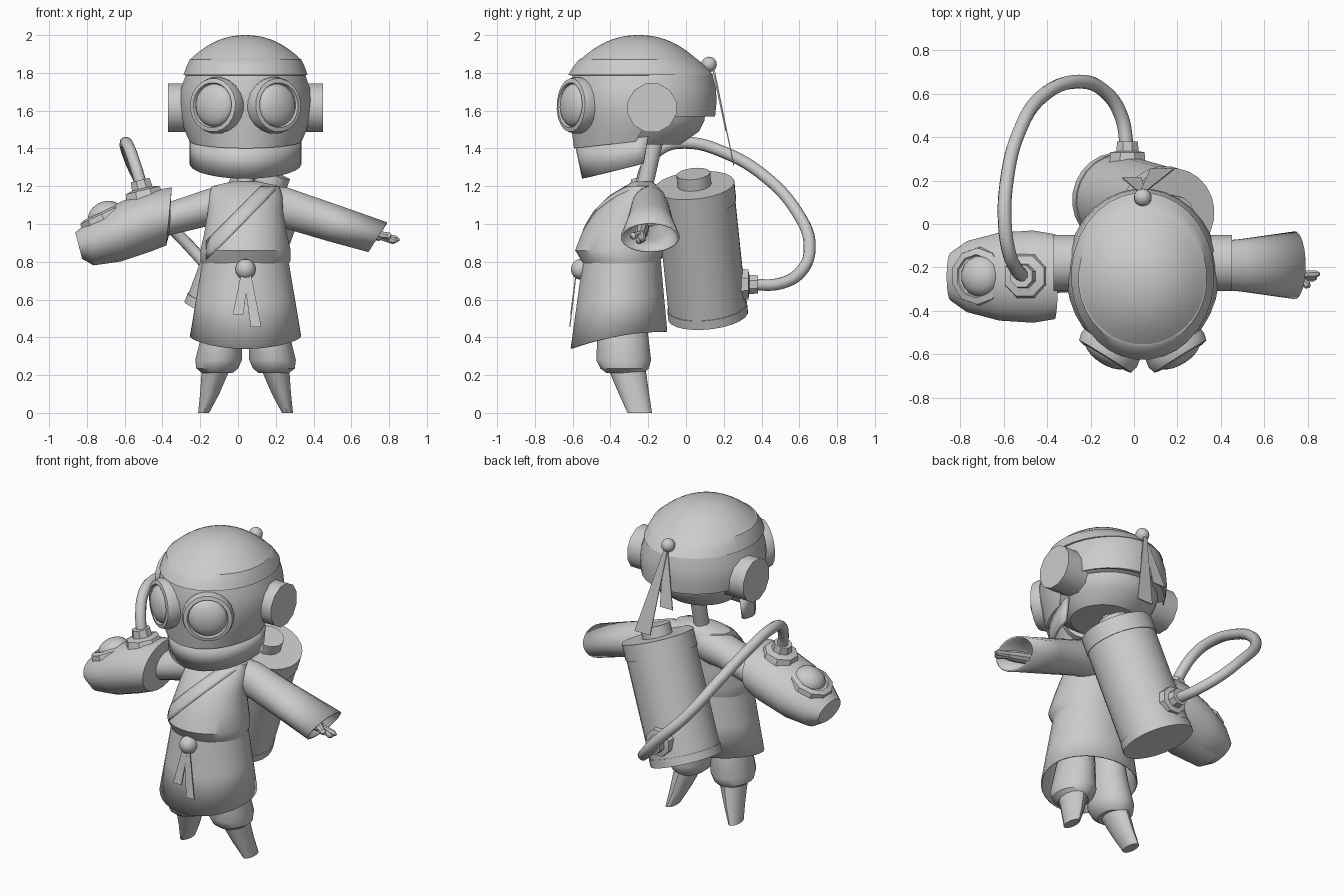
import bpy, math
from mathutils import Vector as V

if "Cube" in bpy.data.objects:
    bpy.data.objects.remove(bpy.data.objects["Cube"])

grey = bpy.data.materials.new("plain_grey")
grey.diffuse_color = (0.6, 0.6, 0.6, 1)
grey.use_nodes = True
grey.node_tree.nodes["Principled BSDF"].inputs["Base Color"].default_value = grey.diffuse_color
CX, HY = 0.04, -0.22          # body centre line, helmet centre depth


def finish(name, verts, faces, thick=0, angle=35):
    me = bpy.data.meshes.new(name)
    me.from_pydata([tuple(v) for v in verts], [], faces)
    me.materials.append(grey)
    ob = bpy.data.objects.new(name, me)
    bpy.context.collection.objects.link(ob)
    bpy.ops.object.select_all(action='DESELECT')
    bpy.context.view_layer.objects.active = ob
    ob.select_set(True)
    bpy.ops.object.mode_set(mode='EDIT')
    bpy.ops.mesh.select_all(action='SELECT')
    bpy.ops.mesh.normals_make_consistent(inside=False)
    bpy.ops.object.mode_set(mode='OBJECT')
    if angle:
        bpy.ops.object.shade_smooth_by_angle(angle=math.radians(angle))
    if thick:
        m = ob.modifiers.new("thickness", 'SOLIDIFY')
        m.thickness = thick
    return ob


def grid(name, rows, closed=True, caps=(True, True), thick=0, angle=35):
    """Skin a list of equally long point rows."""
    n = len(rows[0])
    verts = [p for r in rows for p in r]
    faces = [(i * n + j, i * n + (j + 1) % n, (i + 1) * n + (j + 1) % n, (i + 1) * n + j)
             for i in range(len(rows) - 1) for j in range(n if closed else n - 1)]
    if closed and caps[0]:
        faces.append(tuple(range(n)))
    if closed and caps[1]:
        faces.append(tuple(range((len(rows) - 1) * n, len(rows) * n)))
    return finish(name, verts, faces, thick, angle)


def ring(c, u, v, n):
    return [V(c) + V(u) * math.cos(t) + V(v) * math.sin(t)
            for t in (2 * math.pi * (k + 0.5) / n for k in range(n))]


def flat_ring(cx, cy, z, rx, ry, n=32):
    return ring((cx, cy, z), (rx, 0, 0), (0, ry, 0), n)


def turned(name, base, axis, profile, n=24, angle=35):
    """Turn a (distance, radius) profile around an axis."""
    a = V(axis).normalized()
    u = a.cross(V((0, 0, 1)) if abs(a.z) < 0.9 else V((0, 1, 0))).normalized()
    w = a.cross(u)
    return grid(name, [ring(V(base) + a * d, u * r, w * r, n) for d, r in profile], angle=angle)


def sleeve(name, stations, cy, n=20, caps=(True, True), thick=0):
    """Loft along x through (top_x, top_z, bottom_x, bottom_z, half_depth)."""
    rows = []
    for tx, tz, bx, bz, ry in stations:
        t, b = V((tx, cy, tz)), V((bx, cy, bz))
        rows.append(ring((t + b) / 2, (0, ry, 0), (t - b) / 2, n))
    return grid(name, rows, caps=caps, thick=thick)


def dome(r, h, start=0.0, steps=6):
    return [(start + h * math.sin(a), max(r * math.cos(a), 0.003))
            for a in (math.pi / 2 * k / steps for k in range(steps + 1))]


def ball(name, c, r):
    prof = [(-r * math.cos(math.pi * k / 8), max(r * math.sin(math.pi * k / 8), 0.001)) for k in range(9)]
    return turned(name, c, (0, 0, 1), prof, 14)


def ribbon(name, a, b, w0, w1, side=(1, 0, 0)):
    a, b, s = V(a), V(b), V(side)
    return finish(name, [a - s * w0, a + s * w0, b + s * w1, b - s * w1], [(0, 1, 2, 3)], 0.006, 0)


# Helmet: shallow dome, sloping brow band, main shell cut higher at the back
rows = []
for k in range(10):
    s = max(1 - k / 9, 0.01)
    rows.append(flat_ring(CX, -0.25, 2.0 - 0.13 * s ** 2.2, 0.296 * s, 0.312 * s))
grid("helmet_dome", rows)
grid("helmet_band", [flat_ring(CX, cy, z, rx, ry) for z, cy, rx, ry in
                     [(1.879, -0.252, 0.28, 0.295), (1.872, -0.252, 0.296, 0.315),
                      (1.83, -0.246, 0.316, 0.355), (1.79, -0.24, 0.33, 0.385), (1.785, -0.24, 0.31, 0.365)]])
shell = [(1.79, 0.318, 0.372), (1.72, 0.342, 0.39), (1.65, 0.352, 0.394),
         (1.57, 0.344, 0.386), (1.49, 0.322, 0.376), (1.41, 0.298, 0.365)]
rows = []
for z, rx, ry in shell:
    row = flat_ring(CX, HY - 0.01, z, rx, ry)
    for p in row:
        if p.y > -0.2 and p.z < 1.57:
            p.z = 1.57
            p.x = CX + (p.x - CX) * 0.344 / rx
        elif z == 1.41:
            p.z = 1.40 + 0.11 * (p.y + 0.6)
    rows.append(row)
grid("helmet_shell", rows, caps=(True, False))
grid("helmet_under_bowl", [flat_ring(CX, -0.22, z, rx, ry) for z, rx, ry in
                           [(1.585, 0.335, 0.365), (1.57, 0.3, 0.322), (1.545, 0.295, 0.318),
                            (1.49, 0.27, 0.29), (1.42, 0.2, 0.19)]])

# Chin guard hanging from the front half
rows = []
for f in (0, 1):
    row = []
    for k in range(21):
        t = math.pi * (1 + k / 20)
        s = -math.sin(t)
        row.append(V((CX + 0.297 * math.cos(t), -0.2 - 0.025 * f - (0.385 - 0.06 * f) * s,
                      (1.465 - 0.06 * s) if f == 0 else (1.32 - 0.08 * s))))
    rows.append(row)
grid("chin_guard", rows, closed=False, thick=0.02)

# Goggles and ear drums, mirrored about the body centre line
for s, side in ((-1, "right"), (1, "left")):
    c, axis = V((CX + s * 0.155, -0.58, 1.628)), V((s * 0.53, -0.85, 0.03))
    turned(side + "_goggle_rim", c, axis,
           [(-0.07, 0.14), (0, 0.152), (0.035, 0.142), (0.04, 0.12), (0.02, 0.112)], 20)
    turned(side + "_goggle_lens", c, axis, dome(0.115, 0.055, 0.015), 20)
    turned(side + "_ear_drum", (CX + s * 0.25, -0.18, 1.615), (s, 0, 0), [(0, 0.133), (0.16, 0.133)], 12)

# Bobble and tails behind the helmet
ball("bobble", (CX, 0.122, 1.845), 0.041)
ribbon("long_tail", (CX, 0.145, 1.82), (0.13, 0.25, 1.31), 0.012, 0.055)
ribbon("short_tail", (CX, 0.145, 1.82), (-0.01, 0.215, 1.49), 0.012, 0.045)

# Neck and torso
turned("neck", (CX, -0.23, 1.15), (0, 0.05, 0.22), [(0, 0.045), (0.3, 0.045)], 12)
torso = [(0.77, -0.335, 0.222, 0.2), (0.81, -0.345, 0.24, 0.212), (0.86, -0.352, 0.24, 0.236),
         (0.96, -0.335, 0.218, 0.215), (1.07, -0.3, 0.2, 0.18), (1.15, -0.26, 0.195, 0.14),
         (1.2, -0.235, 0.18, 0.09), (1.225, -0.23, 0.07, 0.05)]
grid("torso", [flat_ring(CX, cy, z, rx, ry) for z, cy, rx, ry in torso])


def chest_y(x, z):
    for a, b in zip(torso, torso[1:]):
        if a[0] <= z <= b[0]:
            f = (z - a[0]) / (b[0] - a[0])
            cy, rx, ry = (a[k] + (b[k] - a[k]) * f for k in (1, 2, 3))
            return cy - ry * math.sqrt(max(0, 1 - ((x - CX) / rx) ** 2)) - 0.008


# Diagonal sash lying on the chest
rows = [[V((x, chest_y(x, z), z)) for k in range(13)
         for x, z in [(x0 + (-0.17 - x0) * k / 12, 1.2 + (z1 - 1.2) * k / 12)]]
        for x0, z1 in ((0.12, 0.91), (0.155, 0.88), (0.19, 0.845), (0.22, 0.81))]
grid("chest_sash", rows, closed=False, thick=0.008)

# Skirt with dipped front hem
rows = []
for f in (0, 0.15, 0.5, 1):
    row = flat_ring(CX, -0.34 - 0.015 * f, 0, 0.228 + 0.067 * f, 0.207 + 0.05 * f)
    for k, p in enumerate(row):
        s = math.sin(2 * math.pi * (k + 0.5) / 32)
        p.z = 0.81 + (0.43 - 0.09 * ((1 - s) / 2) ** 2 - 0.81) * f
    rows.append(row)
grid("skirt", rows, caps=(True, False), thick=0.008)

# Belt knot with two hanging tails
ball("belt_knot", (CX, -0.555, 0.76), 0.055)
ribbon("knot_tail_right", (0.035, -0.58, 0.73), (0, -0.607, 0.52), 0.02, 0.028)
ribbon("knot_tail_left", (0.05, -0.58, 0.73), (0.095, -0.612, 0.455), 0.02, 0.028)

# Puffed trousers and tapered legs
for s, side in ((-1, "right"), (1, "left")):
    grid(side + "_trouser", [flat_ring(CX + s * x, y, z, rx, ry, 20) for x, y, z, rx, ry in
                             [(0.11, -0.33, 0.6, 0.09, 0.11), (0.125, -0.335, 0.42, 0.108, 0.135),
                              (0.143, -0.33, 0.28, 0.125, 0.147), (0.15, -0.325, 0.235, 0.112, 0.13),
                              (0.15, -0.32, 0.21, 0.08, 0.1)]])
    grid(side + "_leg", [flat_ring(CX + s * x, y, z, rx, ry, 14) for x, y, z, rx, ry in
                         [(0.155, -0.315, 0.24, 0.078, 0.1), (0.19, -0.275, 0.1, 0.052, 0.08),
                          (0.222, -0.245, 0, 0.03, 0.065)]])

# Wide left sleeve with small hand
sleeve("left_sleeve", [(0.12, 1.21, 0.12, 0.99, 0.09), (0.26, 1.195, 0.25, 0.975, 0.1),
                       (0.52, 1.105, 0.47, 0.91, 0.122), (0.79, 1.01, 0.69, 0.85, 0.157)],
       -0.19, caps=(True, False), thick=0.01)
turned("left_hand", (0.55, -0.23, 0.98), (0.22, -0.01, -0.045), [(0, 0.035), (0.14, 0.035), (0.21, 0.028)], 10)
for k, (y, z, ex) in enumerate([(-0.23, 0.915, 0.855), (-0.25, 0.905, 0.84), (-0.29, 0.935, 0.81)]):
    a, b = V((0.73, -0.235, 0.945)), V((ex, y, z))
    turned("finger_%d" % k, a, b - a, [(0, 0.022), ((b - a).length * 0.85, 0.019), ((b - a).length, 0.006)], 8)

# Right sleeve and heavy gauntlet
sleeve("right_sleeve", [(0, 1.21, 0, 1.0, 0.09), (-0.15, 1.19, -0.15, 0.99, 0.11),
                        (-0.4, 1.105, -0.4, 0.93, 0.12)], -0.2)
sleeve("gauntlet", [(-0.355, 1.14, -0.36, 0.96, 0.15), (-0.35, 1.195, -0.38, 0.885, 0.197),
                    (-0.46, 1.178, -0.47, 0.85, 0.214), (-0.62, 1.12, -0.62, 0.8, 0.204),
                    (-0.77, 1.035, -0.765, 0.78, 0.165), (-0.862, 0.955, -0.825, 0.815, 0.11)], -0.242, 24)
N = (-0.42, 0, 0.9)
turned("gauntlet_lens_rim", (-0.71, -0.24, 1.025), N, [(0, 0.135), (0.03, 0.13), (0.04, 0.1), (0.03, 0.095)], 10)
turned("gauntlet_lens", (-0.705, -0.24, 1.05), N, dome(0.095, 0.068), 16)
turned("gauntlet_port", (-0.495, -0.24, 1.14), (-0.25, 0, 1), [(0, 0.11), (0.04, 0.1), (0.05, 0.06), (0.095, 0.055)], 8)

# Back tank, tilted sideways, with end bands and filler cap
low, top = V((-0.085, 0.117, 0.515)), V((0.17, 0.045, 1.205))
ax, L = top - low, (top - low).length
turned("tank", low, ax, [(0, 0.208), (L, 0.208)], 24)
turned("tank_lower_band", low, ax, [(0, 0.213), (0.05, 0.213)], 24)
turned("tank_upper_band", low, ax, [(L - 0.1, 0.213), (L, 0.213)], 24)
turned("tank_cap", top, ax, [(-0.02, 0.09), (0.065, 0.09)], 14)
turned("tank_port", (-0.03, 0.28, 0.68), (0, 1, 0), [(0, 0.09), (0.05, 0.085), (0.055, 0.055), (0.1, 0.052)], 8)

# Air hose from tank to gauntlet
path = [(-0.03, 0.33, 0.68), (-0.06, 0.5, 0.685), (-0.135, 0.61, 0.75), (-0.255, 0.655, 0.88),
        (-0.42, 0.59, 1.06), (-0.53, 0.42, 1.25), (-0.585, 0.2, 1.38), (-0.594, 0, 1.43),
        (-0.575, -0.13, 1.4), (-0.54, -0.21, 1.3), (-0.51, -0.24, 1.2)]
cu = bpy.data.curves.new("air_hose", 'CURVE')
cu.dimensions = '3D'
cu.bevel_depth = 0.032
cu.bevel_resolution = 3
cu.resolution_u = 6
cu.use_fill_caps = True
sp = cu.splines.new('BEZIER')
sp.bezier_points.add(len(path) - 1)
for p, co in zip(sp.bezier_points, path):
    p.co = co
    p.handle_left_type = p.handle_right_type = 'AUTO'
cu.materials.append(grey)
bpy.context.collection.objects.link(bpy.data.objects.new("air_hose", cu))
